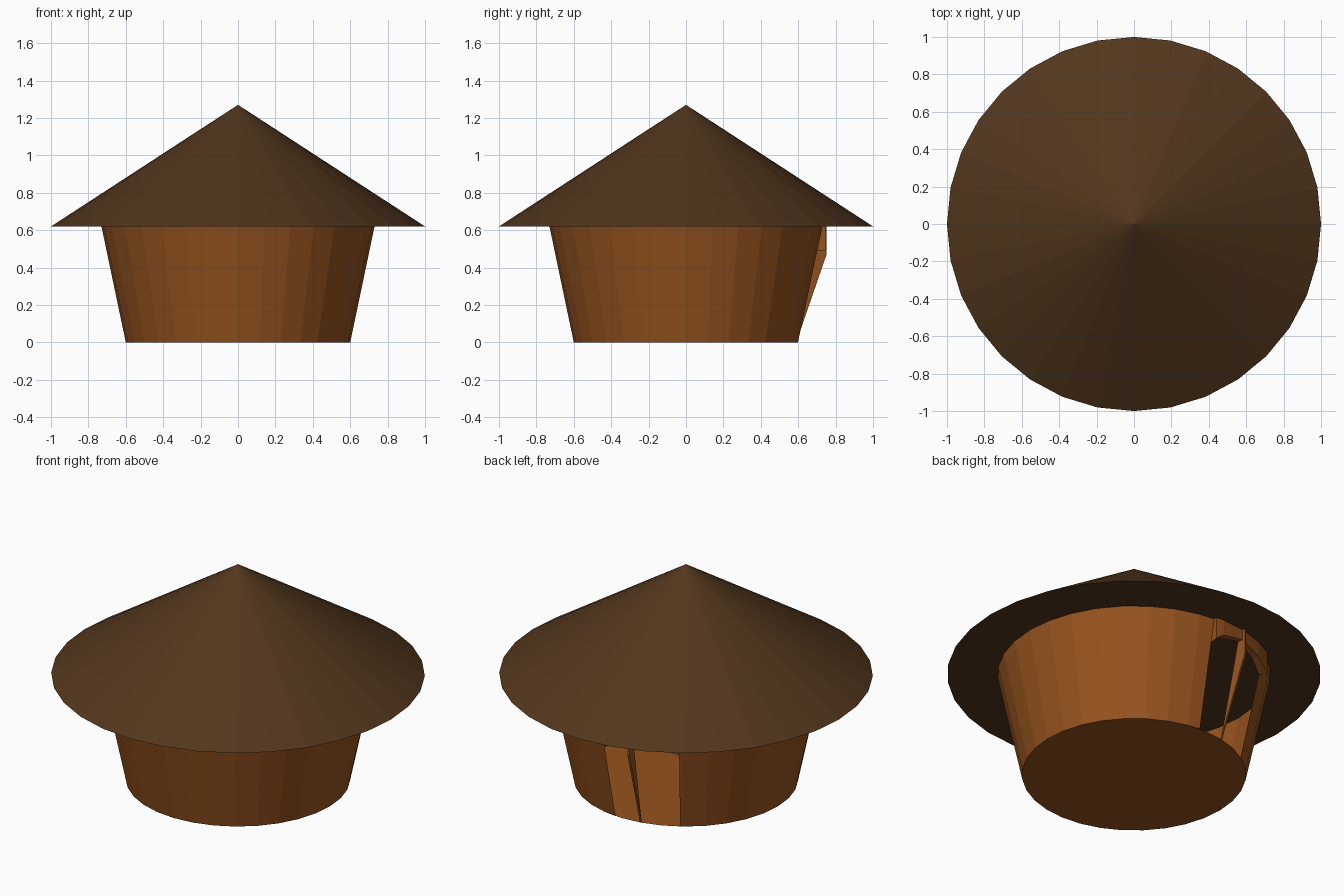
import bpy, bmesh, math

if "Cube" in bpy.data.objects:
    bpy.data.objects.remove(bpy.data.objects["Cube"])

SIDES, EAVE = 32, 0.62
R0, R1 = 0.60, 0.73            # wall radius at floor and at eave
STEP = 360 / SIDES
DOOR_A, DOOR_B = 86.0, 122.0   # doorway, degrees around the wall


def mat(name, col):
    m = bpy.data.materials.new(name)
    m.diffuse_color = (*col, 1)
    m.use_nodes = True
    m.node_tree.nodes["Principled BSDF"].inputs["Base Color"].default_value = m.diffuse_color
    return m


def pt(r, a, z):
    a = math.radians(a)
    return (r * math.cos(a), r * math.sin(a), z)


def wall_r(z):
    return R0 + (R1 - R0) * z / EAVE


def make(name, faces, material):
    bm = bmesh.new()
    for f in faces:
        bm.faces.new([bm.verts.new(p) for p in f])
    bmesh.ops.remove_doubles(bm, verts=bm.verts, dist=1e-4)
    me = bpy.data.meshes.new(name)
    bm.to_mesh(me)
    bm.free()
    me.materials.append(material)
    ob = bpy.data.objects.new(name, me)
    bpy.context.collection.objects.link(ob)


wood = mat("wall_brown", (0.30, 0.085, 0.013))
thatch = mat("roof_brown", (0.084, 0.037, 0.012))

# Conical roof with a flat underside
bpy.ops.mesh.primitive_cone_add(vertices=SIDES, radius1=1, radius2=0,
                                depth=0.65, location=(0, 0, EAVE + 0.325))
roof = bpy.context.object
roof.name = "roof"
roof.data.materials.append(thatch)

# Flared wall, running round from one door edge to the other
ring = [DOOR_B] + [i * STEP for i in range(SIDES * 2)
                   if DOOR_B < i * STEP < DOOR_A + 360] + [DOOR_A + 360]
make("wall", [[pt(R0, a, 0), pt(R0, b, 0), pt(R1, b, EAVE), pt(R1, a, EAVE)]
              for a, b in zip(ring, ring[1:])], wood)

# Floor
make("floor", [[pt(R0, i * STEP, 0) for i in reversed(range(SIDES))]], wood)

# Raised, slightly arched lintel over the doorway
arch = [(DOOR_A, 0.49), (90, 0.53), (101.25, 0.56), (112.5, 0.53), (DOOR_B, 0.49)]
RL = 0.75
faces = []
for (a, za), (b, zb) in zip(arch, arch[1:]):
    faces.append([pt(RL, a, za), pt(RL, b, zb), pt(RL, b, EAVE), pt(RL, a, EAVE)])
    faces.append([pt(wall_r(za), a, za), pt(wall_r(zb), b, zb),
                  pt(RL, b, zb), pt(RL, a, za)])
for a, z in (arch[0], arch[-1]):
    faces.append([pt(wall_r(z), a, z), pt(RL, a, z), pt(RL, a, EAVE), pt(R1, a, EAVE)])
make("door_lintel", faces, wood)

# Thin leaning door flap standing out from the middle of the doorway
prof = [(0.60, 0), (0.765, 0.47), (0.765, EAVE), (0.73, EAVE), (0.70, 0.47)]
s1 = [pt(r, 100.8, z) for r, z in prof]
s2 = [pt(r, 101.7, z) for r, z in prof]
n = len(prof)
make("door_flap", [s1, s2[::-1]] +
     [[s1[i], s2[i], s2[(i + 1) % n], s1[(i + 1) % n]] for i in range(n)], wood)
